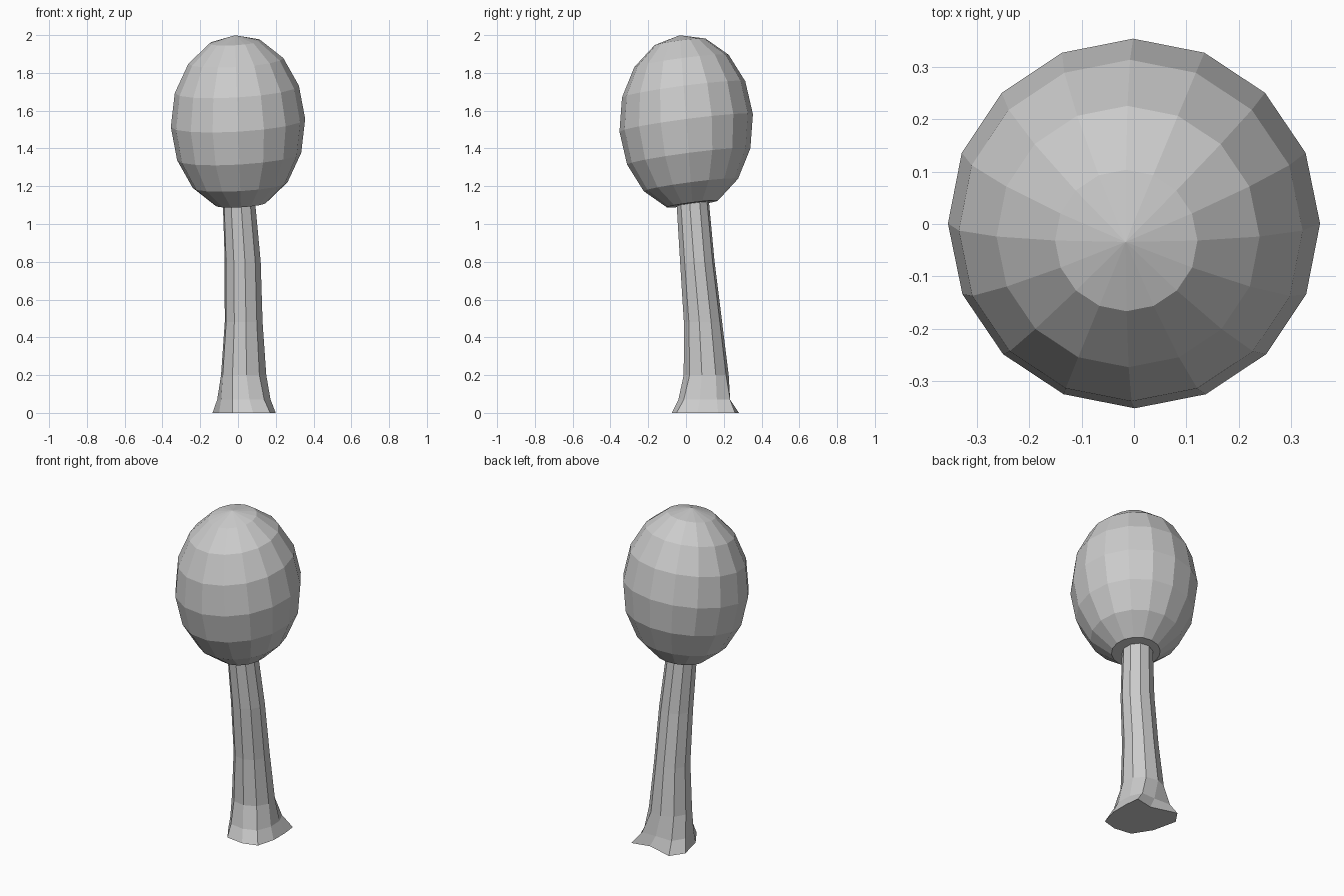
import bpy, bmesh
from math import radians, cos, sin
from mathutils import Matrix

if "Cube" in bpy.data.objects:
    bpy.data.objects.remove(bpy.data.objects["Cube"])


def finish(bm, name):
    bmesh.ops.recalc_face_normals(bm, faces=bm.faces[:])
    mesh = bpy.data.meshes.new(name)
    bm.to_mesh(mesh)
    bm.free()
    obj = bpy.data.objects.new(name, mesh)
    bpy.context.collection.objects.link(obj)
    return obj


# Crown: faceted sphere, leaned slightly and stretched upwards
bm = bmesh.new()
bmesh.ops.create_uvsphere(bm, u_segments=16, v_segments=8, radius=1)
bottom = min(bm.verts, key=lambda v: v.co.z)
bottom.co.z = -cos(radians(22.5))          # flat underside round the trunk
lean = Matrix.Rotation(radians(-2.6), 4, 'Y') @ Matrix.Rotation(radians(5.7), 4, 'X')
stretch = Matrix.Diagonal((0.356, 0.355, 0.467, 1))
place = Matrix.Translation((0, 0.001, 1.535))
bmesh.ops.transform(bm, matrix=place @ stretch @ lean, verts=bm.verts[:])
finish(bm, "crown")

# Trunk: irregular root outline rising into leaning ten-sided rings
root = [(.17, -.05), (.20, .06), (.20, .17), (.19, .26), (.08, .235),
        (-.08, .28), (-.135, .20), (-.10, .05), (-.03, -.06), (.08, -.075)]


def ring(cx, cy, rx, ry):
    return [(cx + rx * cos(radians(-47 + 36 * i)), cy + ry * sin(radians(-47 + 36 * i)))
            for i in range(10)]


collar = ring(.03, .107, .122, .12)
flare = [((a[0] * .45 + b[0] * .55), (a[1] * .45 + b[1] * .55)) for a, b in zip(root, collar)]
levels = [(0, root), (.07, flare), (.2, collar),
          (.48, ring(.03, .09, .102, .102)),
          (.8, ring(.025, .06, .097, .092)),
          (1.15, ring(.003, .033, .086, .086))]

bm = bmesh.new()
loops = [[bm.verts.new((x, y, z)) for x, y in pts] for z, pts in levels]
for low, high in zip(loops, loops[1:]):
    for i in range(10):
        j = (i + 1) % 10
        bm.faces.new((low[i], low[j], high[j], high[i]))
bm.faces.new(loops[0][::-1])
bm.faces.new(loops[-1])
finish(bm, "trunk")
